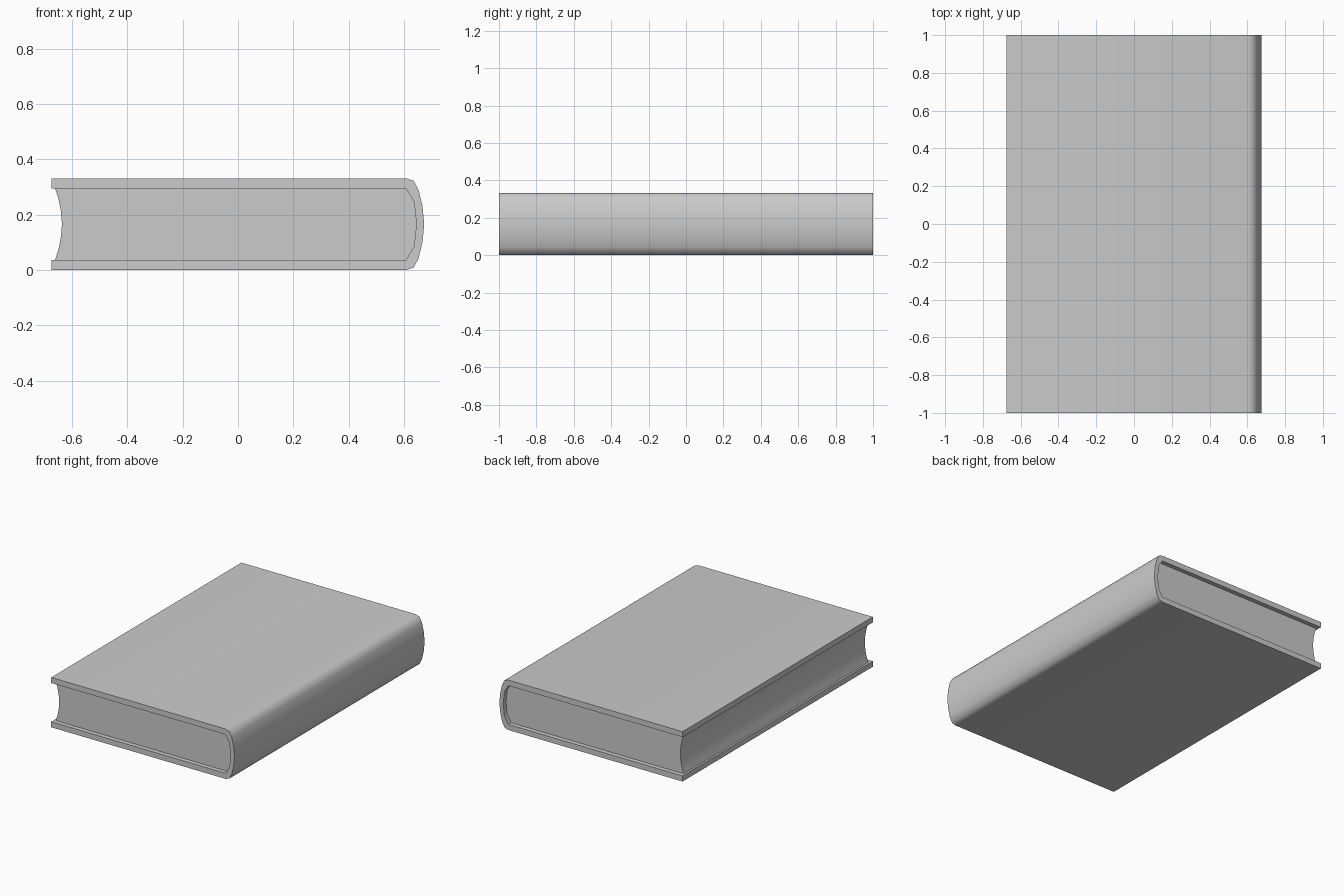
import bpy, bmesh

if "Cube" in bpy.data.objects:
    bpy.data.objects.remove(bpy.data.objects["Cube"])

H = 0.332          # total thickness of the book
MID = H / 2


def mirrored(half):
    """Complete a top-half profile with its mirror image below mid height."""
    low = [(x, H - z) for x, z in reversed(half) if abs(z - MID) > 1e-5]
    return half + low


def extrude_profile(name, profile, half_length):
    """Extrude a closed xz profile along y, centred on y = 0."""
    bm = bmesh.new()
    face = bm.faces.new([bm.verts.new((x, -half_length, z)) for x, z in profile])
    res = bmesh.ops.extrude_face_region(bm, geom=[face], use_keep_orig=True)
    verts = [g for g in res["geom"] if isinstance(g, bmesh.types.BMVert)]
    bmesh.ops.translate(bm, verts=verts, vec=(0, 2 * half_length, 0))
    bmesh.ops.recalc_face_normals(bm, faces=bm.faces)
    mesh = bpy.data.meshes.new(name)
    bm.to_mesh(mesh)
    bm.free()
    obj = bpy.data.objects.new(name, mesh)
    bpy.context.collection.objects.link(obj)
    bpy.ops.object.select_all(action='DESELECT')
    obj.select_set(True)
    bpy.context.view_layer.objects.active = obj
    bpy.ops.object.shade_smooth_by_angle(angle=0.85)
    return obj


# Rounded spine, outside and inside (top half, down to mid height)
outer_spine = mirrored([(0.608, H), (0.636, 0.323), (0.654, 0.289),
                        (0.668, 0.23), (0.674, MID)])
inner_spine = mirrored([(0.608, 0.295), (0.637, 0.247), (0.646, MID)])

# Cover: one C-shaped wrap of both boards and the spine
cover_profile = ([(-0.675, H)] + outer_spine + [(-0.675, 0), (-0.675, 0.037)]
                 + inner_spine[::-1] + [(-0.675, 0.295)])
extrude_profile("cover", cover_profile, 1.0)

# Page block: hollow fore edge, set back slightly at head and tail
fore_edge = mirrored([(-0.662, 0.295), (-0.65, 0.258),
                      (-0.641, 0.212), (-0.637, MID)])
extrude_profile("page_block", inner_spine + fore_edge[::-1], 0.97)
